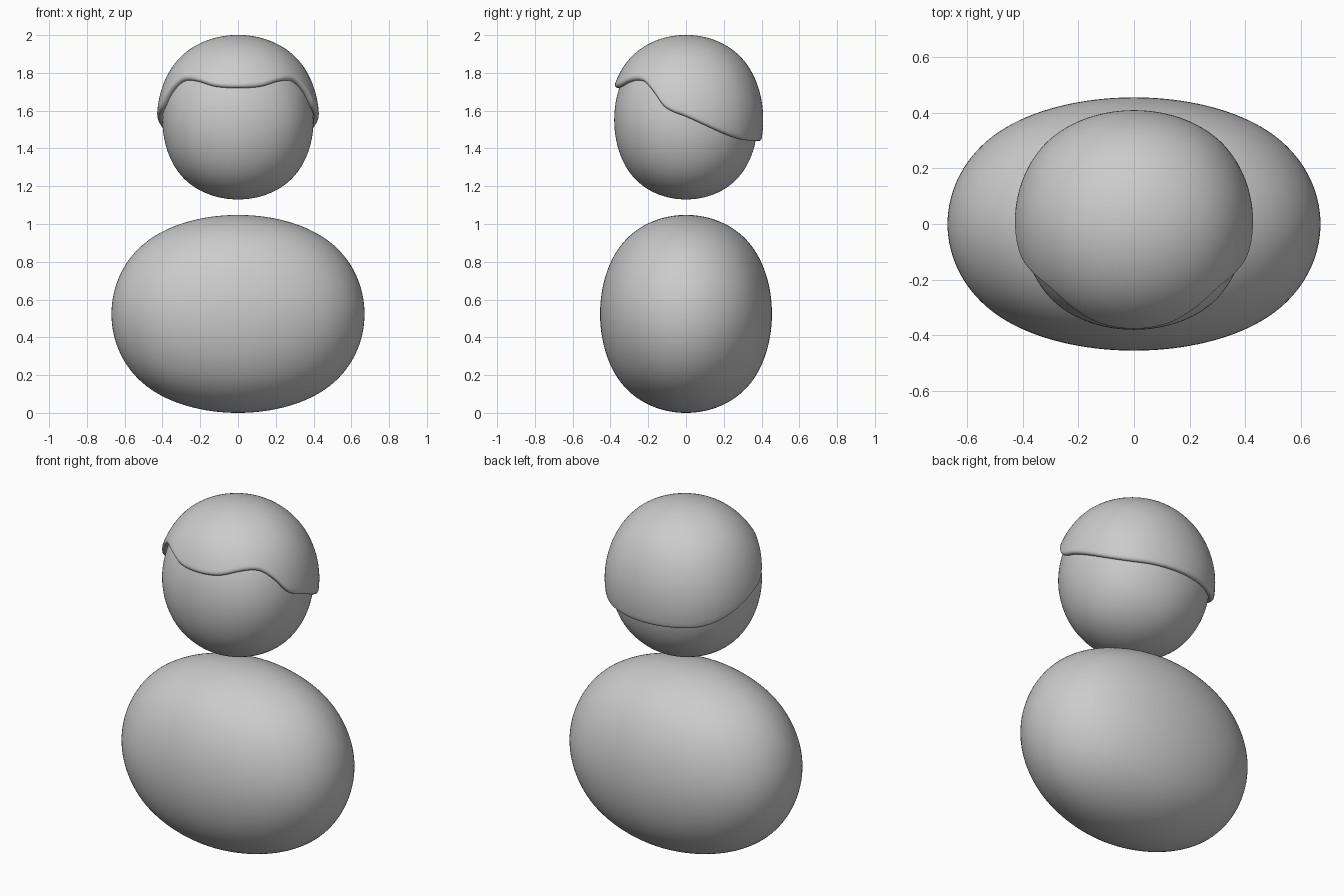
import bpy, bmesh
from math import sin, cos, acos, pi, radians
from mathutils import Vector
from mathutils.bvhtree import BVHTree

if "Cube" in bpy.data.objects:
    bpy.data.objects.remove(bpy.data.objects["Cube"])


def pebble(name, centre, half):
    """Smooth rounded cube: a subdivided box with the given half sizes."""
    bpy.ops.mesh.primitive_cube_add(size=2, location=centre)
    ob = bpy.context.object
    ob.name = name
    for v in ob.data.vertices:
        v.co = Vector([c * h / 0.8395 for c, h in zip(v.co, half)])
    mod = ob.modifiers.new("Round", 'SUBSURF')
    mod.levels = mod.render_levels = 5
    bpy.ops.object.modifier_apply(modifier=mod.name)
    bpy.ops.object.shade_smooth()
    return ob


# Body and head
HEAD_C, HEAD_R = Vector((0, 0, 1.551)), (0.40, 0.38, 0.421)
pebble("body", (0, 0, 0.524), (0.67, 0.455, 0.524))
head = pebble("head", HEAD_C, HEAD_R)

# Hairline height by azimuth (0 = front, 180 = back), mirrored left to right
HAIRLINE = [(-33, 1.747), (-18, 1.724), (0, 1.718), (18, 1.724), (33, 1.747), (45, 1.755),
            (54, 1.742), (64, 1.69), (74, 1.615), (90, 1.568), (119, 1.483),
            (137, 1.452), (158, 1.443), (180, 1.44), (202, 1.443)]


def hairline(a):
    """Smooth cubic through the hairline points."""
    a = min(a, 360 - a)
    i = 1
    while HAIRLINE[i + 1][0] < a:
        i += 1
    (x0, y0), (x1, y1), (x2, y2), (x3, y3) = HAIRLINE[i - 1:i + 3]
    w = x2 - x1
    m1, m2 = w * (y2 - y0) / (x2 - x0), w * (y3 - y1) / (x3 - x1)
    t = (a - x1) / w
    return ((2*t**3 - 3*t**2 + 1) * y1 + (t**3 - 2*t**2 + t) * m1
            + (3*t**2 - 2*t**3) * y2 + (t**3 - t**2) * m2)


# Hair cap: rings over the crown offset from the head, ending in a rolled rim
THICK, RINGS, RIM, SEGS = 0.029, 40, 8, 160
src = bmesh.new()
src.from_mesh(head.data)
tree = BVHTree.FromBMesh(src)
src.free()


def on_head(theta, a, offset):
    d = Vector((sin(theta) * sin(a) * HEAD_R[0],
                -sin(theta) * cos(a) * HEAD_R[1], cos(theta) * HEAD_R[2]))
    hit, _, _, _ = tree.ray_cast(Vector((0, 0, 0)), d.normalized())
    n = Vector([c / r**2 for c, r in zip(hit, HEAD_R)]).normalized()
    return hit + n * offset


bm = bmesh.new()
top = bm.verts.new(on_head(0.0001, 0, THICK))
columns = []
for k in range(SEGS):
    deg = 360 * k / SEGS
    a = radians(deg)
    end = acos((hairline(deg) - HEAD_C.z) / (HEAD_R[2] * 1.02))
    roll = 0.045
    col = [on_head((end - roll) * j / RINGS, a, THICK) for j in range(1, RINGS + 1)]
    for j in range(1, RIM + 1):
        p = pi * j / RIM
        col.append(on_head(end - roll + roll * sin(p), a,
                           THICK / 2 - 0.003 + (THICK / 2 + 0.003) * cos(p)))
    columns.append([bm.verts.new(c) for c in col])
for k in range(SEGS):
    c0, c1 = columns[k], columns[(k + 1) % SEGS]
    bm.faces.new((top, c0[0], c1[0]))
    for j in range(len(c0) - 1):
        bm.faces.new((c0[j], c0[j + 1], c1[j + 1], c1[j]))
bmesh.ops.recalc_face_normals(bm, faces=bm.faces)
for f in bm.faces:
    f.smooth = True
me = bpy.data.meshes.new("hair")
bm.to_mesh(me)
bm.free()
hair = bpy.data.objects.new("hair", me)
hair.location = HEAD_C
bpy.context.collection.objects.link(hair)
